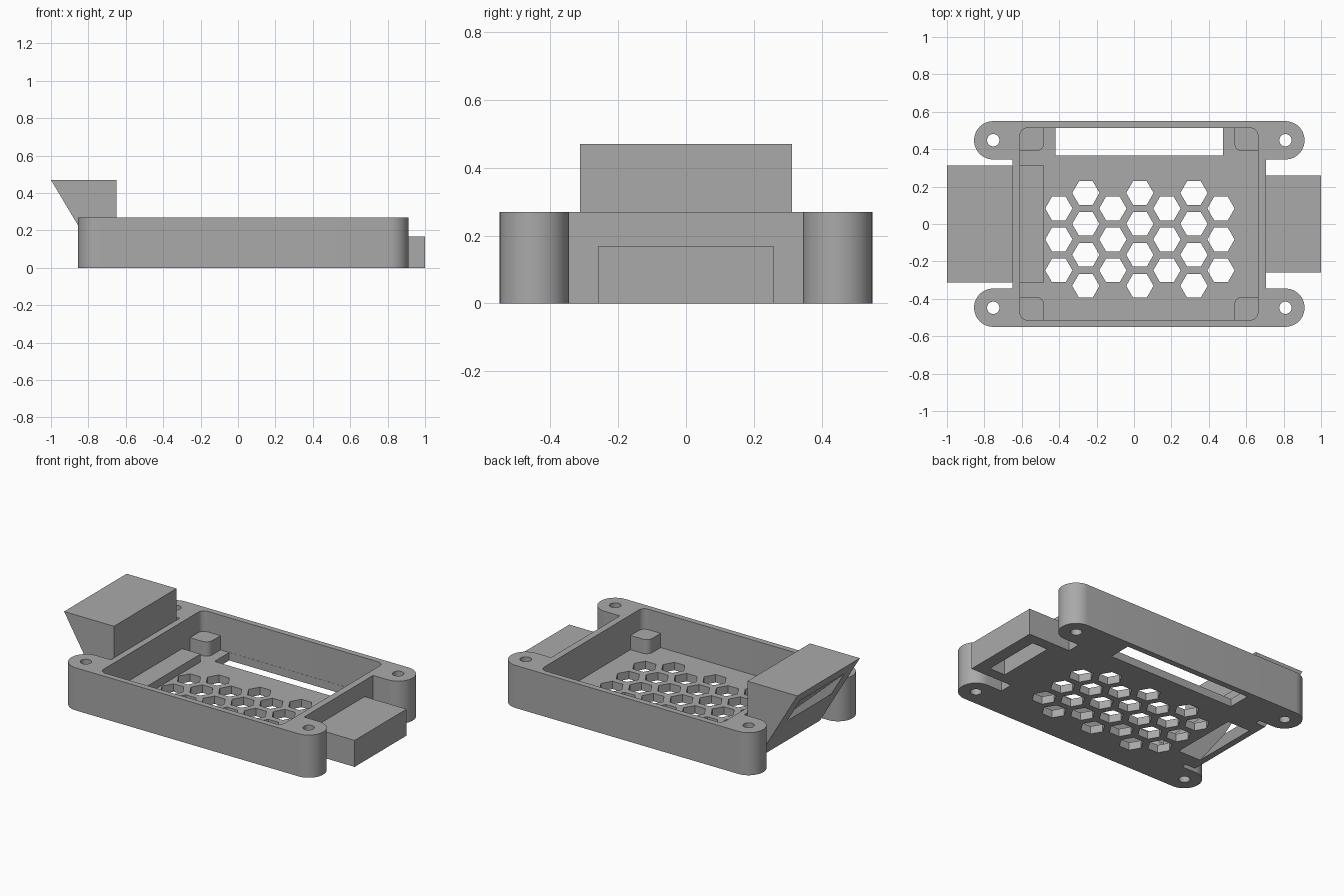
import bpy, bmesh, math
from mathutils import Vector

cube = bpy.data.objects.get("Cube")
if cube:
    bpy.data.objects.remove(cube, do_unlink=True)

GREY = (0.4, 0.4, 0.4, 1)
mat = bpy.data.materials.new("plain grey")
mat.use_nodes = True
mat.diffuse_color = GREY
mat.node_tree.nodes["Principled BSDF"].inputs["Base Color"].default_value = GREY


def rounded(corners, steps=12):
    """Outline from right-angled corners (x, y, radius)."""
    pts = []
    for i, (x, y, r) in enumerate(corners):
        p = Vector((x, y))
        if not r:
            pts.append(p)
            continue
        to_prev = (Vector(corners[i - 1][:2]) - p).normalized()
        to_next = (Vector(corners[(i + 1) % len(corners)][:2]) - p).normalized()
        c = p + r * (to_prev + to_next)
        for s in range(steps + 1):
            t = math.pi / 2 * s / steps
            pts.append(c - r * (to_next * math.cos(t) + to_prev * math.sin(t)))
    return pts


def rect(x0, x1, y0, y1, r=0):
    return rounded([(x0, y0, r), (x1, y0, r), (x1, y1, r), (x0, y1, r)])


def ngon(x, y, r, n):
    return [(x + r * math.cos(math.tau * i / n), y + r * math.sin(math.tau * i / n))
            for i in range(n)]


def prism(name, outlines, low, high, along_y=False):
    """Extrude outlines along z, or xz outlines along y."""
    bm = bmesh.new()
    for outline in outlines:
        verts = [bm.verts.new((a, low, b) if along_y else (a, b, low)) for a, b in outline]
        face = bm.faces.new(verts)
        new = bmesh.ops.extrude_face_region(bm, geom=[face])["geom"]
        move = (0, high - low, 0) if along_y else (0, 0, high - low)
        bmesh.ops.translate(bm, vec=move, verts=[v for v in new if isinstance(v, bmesh.types.BMVert)])
    bmesh.ops.remove_doubles(bm, verts=bm.verts, dist=1e-5)
    bmesh.ops.recalc_face_normals(bm, faces=bm.faces)
    mesh = bpy.data.meshes.new(name)
    bm.to_mesh(mesh)
    bm.free()
    mesh.materials.append(mat)
    obj = bpy.data.objects.new(name, mesh)
    bpy.context.collection.objects.link(obj)
    return obj


def select(obj):
    bpy.ops.object.select_all(action="DESELECT")
    obj.select_set(True)
    bpy.context.view_layer.objects.active = obj


def cut(cutter, *targets):
    cutter.hide_render = True
    for obj in targets:
        mod = obj.modifiers.new("cut", "BOOLEAN")
        mod.operation, mod.solver, mod.object = "DIFFERENCE", "EXACT", cutter
        select(obj)
        bpy.ops.object.modifier_apply(modifier=mod.name)
    bpy.data.objects.remove(cutter, do_unlink=True)


# Overall plan sizes
LEFT, RIGHT, EAR_L, EAR_R = -0.65, 0.705, -0.855, 0.912
IN_L, IN_R, IN_Y = -0.61, 0.662, 0.513
OUT_Y, EAR_Y, EAR = 0.55, 0.345, 0.1025
FLOOR, TOP = 0.05, 0.27

# Tray body with four rounded mounting ears
half = [(LEFT, -EAR_Y, 0), (EAR_L, -EAR_Y, EAR), (EAR_L, -OUT_Y, EAR),
        (EAR_R, -OUT_Y, EAR), (EAR_R, -EAR_Y, EAR), (RIGHT, -EAR_Y, 0)]
tray = prism("tray", [rounded(half + [(x, -y, r) for x, y, r in reversed(half)])], 0, TOP)

# Hollow interior
cut(prism("cavity_cutter", [rect(IN_L, IN_R, -IN_Y, IN_Y, 0.04)], FLOOR, 1), tray)

# Floor window, hexagonal vents and screw holes
holes = [rect(-0.42, 0.475, 0.365, 0.512)]
for col in range(7):
    rows, top_y = (4, 0.166) if col % 2 else (3, 0.083)
    for row in range(rows):
        holes.append(ngon(-0.402 + 0.1445 * col, top_y - 0.1655 * row, 0.073, 6))
for x in (EAR_L + EAR, EAR_R - EAR):
    for y in (-0.448, 0.448):
        holes.append(ngon(x, y, 0.033, 32))
cut(prism("hole_cutter", holes, -0.1, 0.5), tray)

# Corner support posts, rounded on the inner corner
posts = []
for wall_x, inner_x in ((IN_L - 0.02, -0.482), (IN_R + 0.02, 0.537)):
    for s in (-1, 1):
        posts.append(rounded([(wall_x, s * 0.53, 0), (inner_x, s * 0.53, 0),
                              (inner_x, s * 0.39, 0.04), (wall_x, s * 0.39, 0)]))
prism("corner_posts", posts, 0.045, 0.14)

# Overhanging wedge block and the ledge inside the wall
wedge = prism("wedge_block", [[(-1, 0.47), (-0.72, 0), (LEFT, 0), (LEFT, 0.47)]],
              -0.313, 0.313, along_y=True)
ledge = prism("inner_ledge", [rect(IN_L, -0.482, -0.313, 0.313)], FLOOR, 0.1)

# Slanted slot from the wedge face down through the floor
slot = [(-1, 0.435), (-0.465, -0.05), (-0.642, -0.05), (-0.946, 0.35)]
cut(prism("slot_cutter", [slot], -0.22, 0.22, along_y=True), tray, wedge, ledge)

# Low end block with a pocket underneath
block = prism("end_block", [rect(RIGHT, 1, -0.26, 0.26)], 0, 0.168)
cut(prism("pocket_cutter", [rect(0.81, 0.92, -0.19, 0.19)], -0.1, 0.12), block)

for obj in list(bpy.context.collection.objects):
    if obj.type == "MESH" and obj.data.materials and obj.data.materials[0] == mat:
        select(obj)
        bpy.ops.object.shade_smooth_by_angle(angle=math.radians(30))
